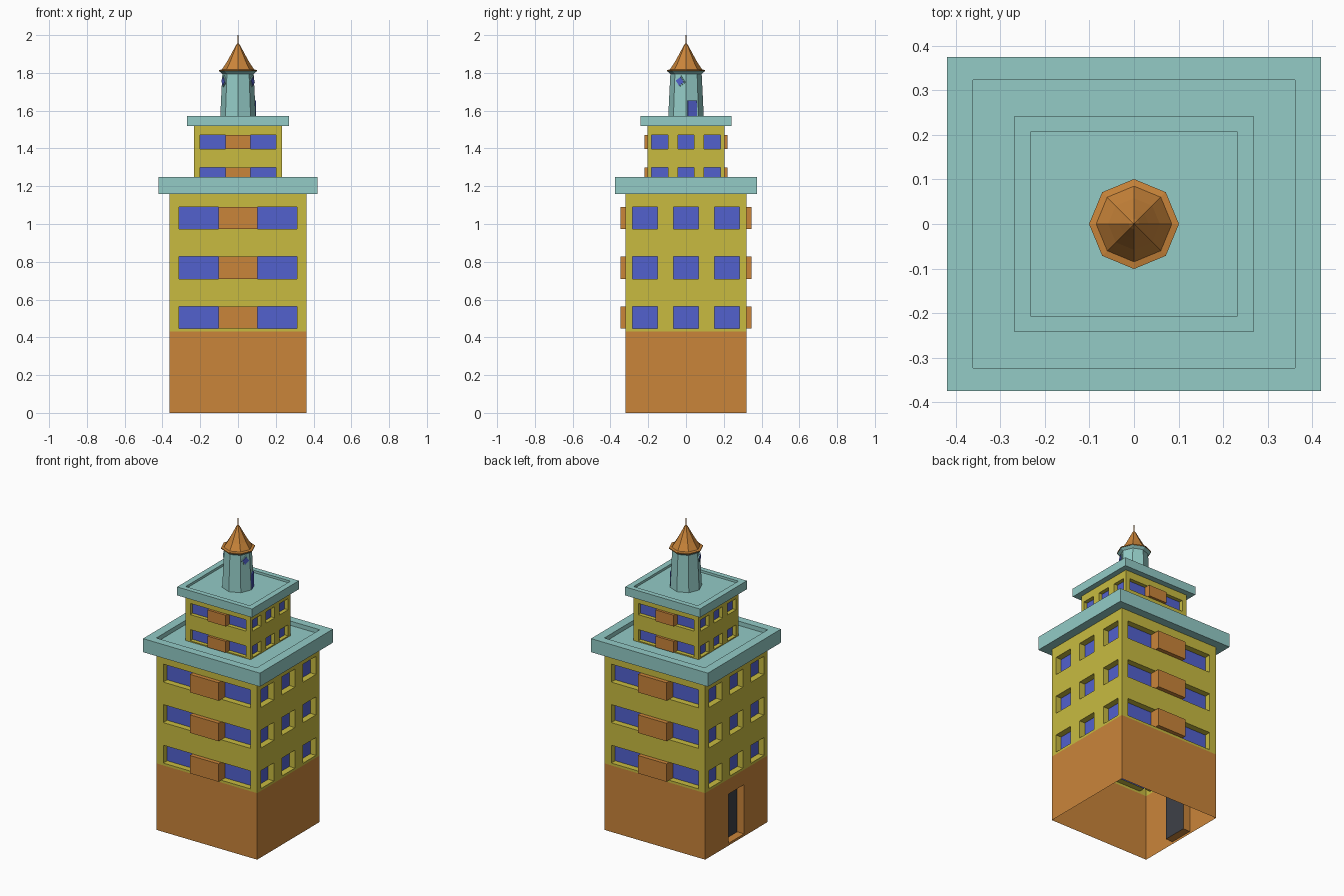
import bpy, bmesh, math
from mathutils import Vector, Matrix

if "Cube" in bpy.data.objects:
    bpy.data.objects.remove(bpy.data.objects["Cube"])


def material(name, r, g, b):
    def lin(c):
        c /= 255
        return c / 12.92 if c < 0.04 else ((c + 0.055) / 1.055) ** 2.4
    m = bpy.data.materials.new(name)
    m.diffuse_color = (lin(r), lin(g), lin(b), 1)
    m.use_nodes = True
    m.node_tree.nodes["Principled BSDF"].inputs["Base Color"].default_value = m.diffuse_color
    return m


TEAL = material("teal trim", 147, 203, 198)
ORANGE = material("orange brick", 202, 133, 58)
YELLOW = material("yellow plaster", 200, 187, 64)
BLUE = material("blue glass", 82, 97, 206)
DARK = material("dark door", 62, 64, 72)


def finish(bm, name, mats):
    me = bpy.data.meshes.new(name)
    bm.to_mesh(me)
    bm.free()
    ob = bpy.data.objects.new(name, me)
    bpy.context.collection.objects.link(ob)
    for m in mats:
        me.materials.append(m)
    return ob


def box(name, centre, size, mat, rot=Matrix()):
    bm = bmesh.new()
    bmesh.ops.create_cube(bm, size=1, matrix=Matrix.Translation(centre) @ rot
                          @ Matrix.Diagonal((*size, 1)))
    return finish(bm, name, [mat])


def panel(bm, normal, off, us, zs, depth):
    """Wall panel; every odd cell of the grid is a recessed opening."""
    n = Vector(normal)
    t = Vector((0, 0, 1)).cross(n)

    def quad(pts, mi):
        vs = [bm.verts.new(n * (off - d) + t * u + Vector((0, 0, z))) for u, z, d in pts]
        bm.faces.new(vs).material_index = mi

    for i in range(len(us) - 1):
        for j in range(len(zs) - 1):
            c = [(us[i], zs[j]), (us[i + 1], zs[j]), (us[i + 1], zs[j + 1]), (us[i], zs[j + 1])]
            if i % 2 and j % 2:
                quad([(u, z, depth) for u, z in c], 1)
                for k in range(4):
                    a, b = c[k], c[(k + 1) % 4]
                    quad([(*a, 0), (*b, 0), (*b, depth), (*a, depth)], 0)
            else:
                quad([(u, z, 0) for u, z in c], 0)


def walls(name, hx, hy, z0, z1, band, cols, rows, depth):
    """Four walls: strip windows on front and back, three columns on the sides."""
    zs = [z0] + [z for r in rows for z in r] + [z1]
    bm = bmesh.new()
    for s in (-1, 1):
        panel(bm, (0, s, 0), hy, [-hx, -band, band, hx], zs, depth)
        panel(bm, (s, 0, 0), hx, [-hy] + cols + [hy], zs, depth)
    bmesh.ops.remove_doubles(bm, verts=bm.verts, dist=1e-5)
    finish(bm, name, [YELLOW, BLUE])


def balconies(name, hx, hy, out, depth, rows):
    for a, b in rows:
        for s in (-1, 1):
            y0, y1 = hy - depth, hy + out
            box(name, (0, s * (y0 + y1) / 2, (a + b) / 2), (2 * hx, y1 - y0, b - a), ORANGE)


def cornice(name, hx, hy, z0, z1, ix, iy, floor):
    """Overhanging slab whose top is a low parapet around a sunken roof."""
    bm = bmesh.new()

    def ring(x, y, z):
        return [bm.verts.new((sx * x, sy * y, z))
                for sx, sy in ((-1, -1), (1, -1), (1, 1), (-1, 1))]
    rings = [ring(hx, hy, z0), ring(hx, hy, z1), ring(ix, iy, z1), ring(ix, iy, floor)]
    for a, b in zip(rings, rings[1:]):
        for k in range(4):
            m = (k + 1) % 4
            bm.faces.new((a[k], a[m], b[m], b[k]))
    bm.faces.new(rings[0][::-1])
    bm.faces.new(rings[-1])
    finish(bm, name, [TEAL])


def lathe(name, profile, mat, n=8):
    bm = bmesh.new()
    rings = [[bm.verts.new((r * math.cos(2 * math.pi * k / n), r * math.sin(2 * math.pi * k / n), z))
              for k in range(n)] for r, z in profile]
    for a, b in zip(rings, rings[1:]):
        for k in range(n):
            m = (k + 1) % n
            bm.faces.new((a[k], a[m], b[m], b[k]))
    bm.faces.new(rings[-1])
    finish(bm, name, [mat])


# Orange base, open underneath, with a recessed door on the left side
bm = bmesh.new()
HX, HY, BASE = 0.362, 0.32, 0.432
panel(bm, (0, -1, 0), HY, [-HX, HX], [0, BASE], 0)
panel(bm, (0, 1, 0), HY, [-HX, HX], [0, BASE], 0)
panel(bm, (1, 0, 0), HX, [-HY, HY], [0, BASE], 0)
panel(bm, (-1, 0, 0), HX, [-HY, -0.08, 0.08, HY], [0, 0.015, 0.335, BASE], 0.05)
bmesh.ops.remove_doubles(bm, verts=bm.verts, dist=1e-5)
finish(bm, "base", [ORANGE, DARK])

# Main block
rows = [(0.447, 0.563), (0.71, 0.827), (0.973, 1.09)]
walls("main_walls", HX, HY, BASE, 1.16, 0.313,
      [-0.283, -0.15, -0.067, 0.067, 0.15, 0.283], rows, 0.04)
balconies("main_balcony", 0.103, HY, 0.027, 0.04, rows)
cornice("main_cornice", 0.42, 0.375, 1.16, 1.248, 0.361, 0.323, 1.22)

# Upper block
rows = [(1.227, 1.3), (1.397, 1.47)]
walls("upper_walls", 0.233, 0.204, 1.20, 1.52, 0.2,
      [-0.182, -0.095, -0.043, 0.043, 0.095, 0.182], rows, 0.025)
balconies("upper_balcony", 0.066, 0.204, 0.016, 0.025, rows)
cornice("upper_cornice", 0.269, 0.241, 1.518, 1.573, 0.231, 0.208, 1.558)

# Turret with flared eave, then pointed roof with spike
lathe("turret", [(0.095, 1.55), (0.083, 1.795), (0.1, 1.809)], TEAL)
lathe("turret_roof", [(0.101, 1.809), (0.101, 1.815), (0.085, 1.818), (0.058, 1.86),
                      (0.033, 1.905), (0.012, 1.945), (0.003, 1.957), (0.0015, 2.0)], ORANGE)


# Plates on the turret faces: tilted windows and a small door
def plate(name, angle, dist, z, size, tilt, mat):
    a = math.radians(angle)
    rot = Matrix.Rotation(a, 4, 'Z') @ Matrix.Rotation(math.radians(tilt), 4, 'X')
    box(name, (dist * math.cos(a), dist * math.sin(a), z), size, mat, rot)


for ang in (-22.5, 202.5):
    plate("turret_window_frame", ang, 0.08, 1.755, (0.008, 0.043, 0.043), 35, TEAL)
    plate("turret_window", ang, 0.082, 1.755, (0.009, 0.033, 0.033), 35, BLUE)
plate("turret_door", 22.5, 0.0865, 1.605, (0.009, 0.052, 0.095), 0, BLUE)
